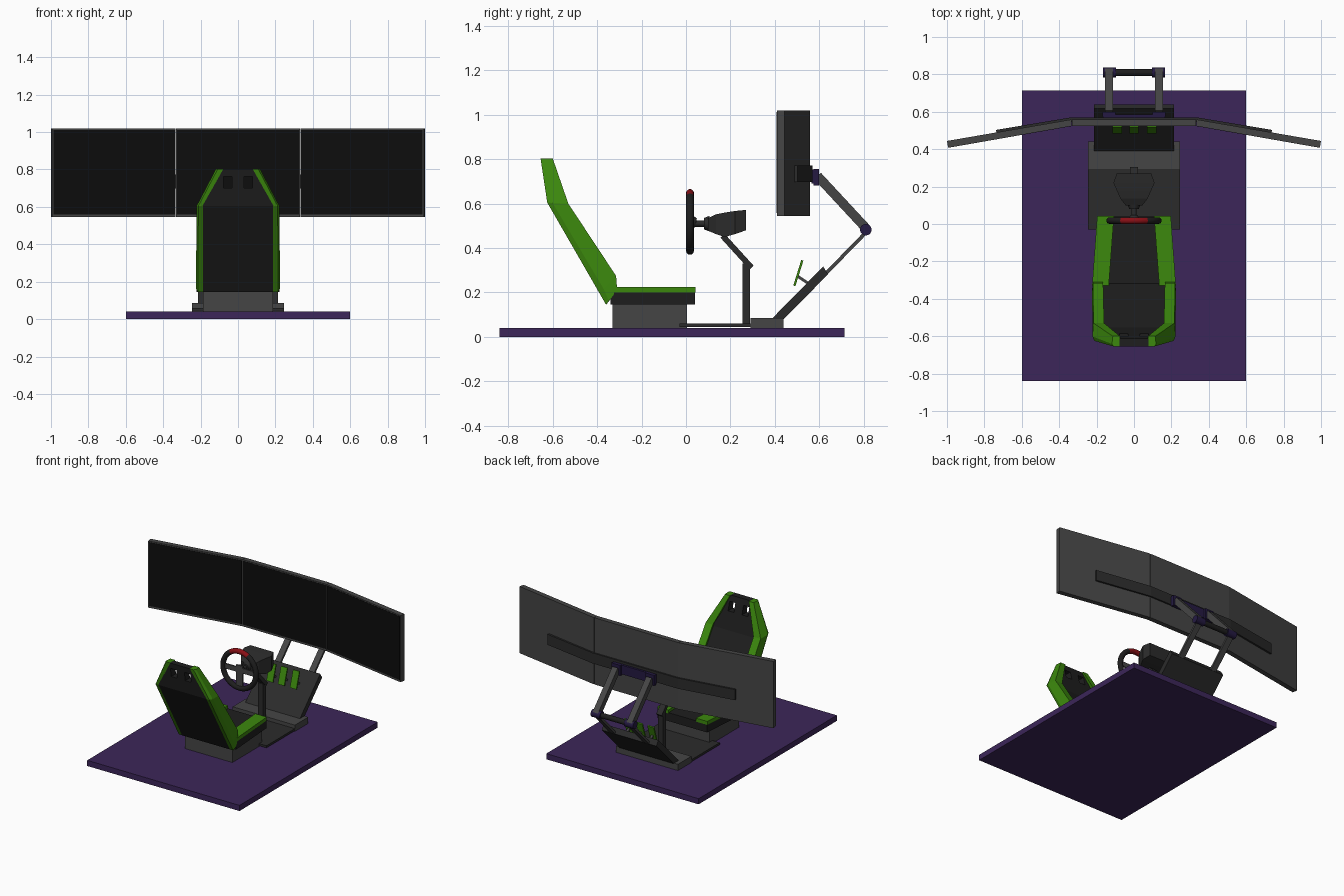
import bpy, bmesh
from math import sin, cos, pi, radians, hypot
from mathutils import Vector

if "Cube" in bpy.data.objects:
    bpy.data.objects.remove(bpy.data.objects["Cube"])


def mat(name, r, g, b):
    m = bpy.data.materials.new(name)
    m.diffuse_color = (r, g, b, 1)
    m.use_nodes = True
    m.node_tree.nodes["Principled BSDF"].inputs["Base Color"].default_value = m.diffuse_color
    return m


PURPLE = mat("purple", 0.045, 0.019, 0.10)
NAVY = mat("dark_violet", 0.018, 0.01, 0.055)
GREEN = mat("green", 0.045, 0.25, 0.004)
RED = mat("red", 0.25, 0.005, 0.008)
BLACK = mat("black", 0.004, 0.004, 0.004)
DARK = mat("dark", 0.013, 0.013, 0.013)
CHAR = mat("charcoal", 0.024, 0.024, 0.024)
GREY = mat("grey", 0.06, 0.06, 0.06)


def loft(name, sections, m, smooth=False):
    """Skin a list of equal-length point rings and cap both ends."""
    bm = bmesh.new()
    rings = [[bm.verts.new(p) for p in s] for s in sections]
    n = len(rings[0])
    for a, b in zip(rings, rings[1:]):
        for i in range(n):
            j = (i + 1) % n
            bm.faces.new((a[i], a[j], b[j], b[i]))
    bm.faces.new(rings[0][::-1])
    bm.faces.new(rings[-1])
    bmesh.ops.recalc_face_normals(bm, faces=bm.faces)
    me = bpy.data.meshes.new(name)
    bm.to_mesh(me)
    bm.free()
    me.materials.append(m)
    ob = bpy.data.objects.new(name, me)
    bpy.context.collection.objects.link(ob)
    if smooth:
        bpy.ops.object.select_all(action='DESELECT')
        ob.select_set(True)
        bpy.context.view_layer.objects.active = ob
        bpy.ops.object.shade_smooth_by_angle(angle=radians(40))
    return ob


def prism_x(name, yz, x0, x1, m):
    return loft(name, [[(x, y, z) for y, z in yz] for x in (x0, x1)], m)


def prism_z(name, xy, z0, z1, m):
    return loft(name, [[(x, y, z) for x, y in xy] for z in (z0, z1)], m)


def box(name, x0, x1, y0, y1, z0, z1, m):
    return prism_x(name, [(y0, z0), (y1, z0), (y1, z1), (y0, z1)], x0, x1, m)


def beam(name, a, b, t, x0, x1, m):
    """Straight bar in the side plane from a to b with thickness t."""
    dy, dz = b[0] - a[0], b[1] - a[1]
    k = t / 2 / hypot(dy, dz)
    oy, oz = -dz * k, dy * k
    return prism_x(name, [(a[0] - oy, a[1] - oz), (b[0] - oy, b[1] - oz),
                          (b[0] + oy, b[1] + oz), (a[0] + oy, a[1] + oz)], x0, x1, m)


def rod(name, a, b, r, m, r2=None, n=20):
    a, b = Vector(a), Vector(b)
    q = (b - a).to_track_quat('Z', 'Y')
    return loft(name, [[p + q @ Vector((rr * cos(2 * pi * i / n), rr * sin(2 * pi * i / n), 0))
                        for i in range(n)] for p, rr in ((a, r), (b, r2 or r))], m, True)


SIDES = (("left", -1), ("right", 1))

# Floor, seat base
box("floor_platform", -0.6, 0.6, -0.84, 0.715, 0, 0.04, PURPLE)
box("seat_base", -0.187, 0.187, -0.33, 0.005, 0.04, 0.145, GREY)

# Seat cushion with green bolsters
prism_z("seat_cushion", [(-0.222, -0.34), (0.222, -0.34), (0.195, 0.04), (-0.195, 0.04)], 0.145, 0.205, DARK)
for side, s in SIDES:
    prism_z("cushion_bolster_" + side,
            [(s * 0.135, -0.33), (s * 0.224, -0.33), (s * 0.197, 0.042), (s * 0.107, 0.042)], 0.2, 0.225, GREEN)

# Backrest shell: (half width, back y, back z, front y, front z)
back = [(0.19, -0.36, 0.145, -0.315, 0.2), (0.19, -0.625, 0.605, -0.553, 0.58), (0.078, -0.655, 0.803, -0.612, 0.803)]
shell = loft("backrest", [[(-w, by, bz), (w, by, bz), (w, fy, fz), (-w, fy, fz)]
                          for w, by, bz, fy, fz in back], DARK)
for s in (-1, 1):
    cut = box("harness_cutter", s * 0.055 - 0.023, s * 0.055 + 0.023, -0.8, -0.4, 0.7, 0.762, DARK)
    mod = shell.modifiers.new("hole", 'BOOLEAN')
    mod.operation, mod.object, mod.solver = 'DIFFERENCE', cut, 'EXACT'
    bpy.context.view_layer.objects.active = shell
    bpy.ops.object.modifier_apply(modifier="hole")
    bpy.data.objects.remove(cut)

# Backrest bolsters: (inner, outer, front inner x, back y, z, front y, z)
bol = [(0.188, 0.224, 0.165, -0.36, 0.145, -0.31, 0.21),
       (0.188, 0.224, 0.165, -0.39, 0.197, -0.315, 0.275),
       (0.188, 0.222, 0.16, -0.625, 0.605, -0.53, 0.6),
       (0.075, 0.118, 0.075, -0.655, 0.803, -0.6, 0.803)]
for side, s in SIDES:
    loft("backrest_bolster_" + side,
         [[(s * i, by, bz), (s * (o - 0.01), by, bz), (s * o, by * 0.75 + fy * 0.25, bz * 0.75 + fz * 0.25),
           (s * (o - 0.005), fy, fz), (s * f, fy, fz)] for i, o, f, by, bz, fy, fz in bol], GREEN)

# Pedal stand
box("foot_plate", -0.245, 0.245, -0.03, 0.29, 0.045, 0.06, CHAR)
box("foot_plate_riser", -0.245, 0.245, 0.29, 0.44, 0.04, 0.085, GREY)
prism_x("pedal_board", [(0.385, 0.08), (0.44, 0.08), (0.64, 0.282), (0.618, 0.317)], -0.215, 0.215, CHAR)
for i, x in enumerate((-0.09, 0.0, 0.095)):
    beam(f"pedal_{i}", (0.488, 0.23), (0.524, 0.345), 0.01, x - 0.025, x + 0.025, GREEN)
    beam(f"pedal_arm_{i}", (0.5, 0.275), (0.56, 0.235), 0.012, x - 0.008, x + 0.008, GREY)

# Steering column
box("column_post", -0.02, 0.02, 0.255, 0.288, 0.05, 0.33, CHAR)
beam("column_arm", (0.165, 0.455), (0.295, 0.312), 0.026, -0.022, 0.022, CHAR)
motor = [(0.1, 0.045, 0.478, 0.535), (0.135, 0.072, 0.463, 0.552), (0.175, 0.09, 0.45, 0.56),
         (0.22, 0.11, 0.463, 0.567), (0.27, 0.092, 0.48, 0.572)]
loft("wheel_motor", [[(-w, y, a), (w, y, a), (w, y, b), (-w, y, b)] for y, w, a, b in motor], CHAR)

# Steering wheel
CY, CZ = 0.018, 0.518


def rim(name, a0, a1, r, m):
    n = max(8, int((a1 - a0) / 7))
    rings = []
    for k in range(n + 1):
        a = radians(a0 + (a1 - a0) * k / n)
        rings.append([((0.13 + r * cos(t)) * cos(a), CY + r * sin(t), CZ + (0.13 + r * cos(t)) * sin(a))
                      for t in (2 * pi * j / 12 for j in range(12))])
    loft(name, rings, m, True)


rim("wheel_rim", 120, 420, 0.018, DARK)
rim("wheel_top_marker", 60, 120, 0.018, RED)
box("wheel_cross_spoke", -0.125, 0.125, 0.013, 0.023, 0.5, 0.535, GREY)
box("wheel_lower_spoke", -0.026, 0.026, 0.013, 0.023, 0.395, 0.55, GREY)
rod("wheel_hub", (0, 0.02, CZ), (0, 0.045, CZ - 0.005), 0.035, CHAR, 0.02)
rod("wheel_shaft", (0, 0.04, 0.51), (0, 0.085, 0.51), 0.014, CHAR)
rod("wheel_shaft_collar", (0, 0.08, 0.51), (0, 0.105, 0.51), 0.025, CHAR, 0.035)

# Monitor support arms
for side, s in SIDES:
    x0, x1 = s * 0.112, s * 0.155
    beam("lower_arm_" + side, (0.62, 0.275), (0.815, 0.475), 0.016, x0, x1, GREY)
    beam("upper_arm_" + side, (0.815, 0.485), (0.592, 0.725), 0.042, x0, x1, GREY)
    rod("elbow_" + side, (s * 0.095, 0.81, 0.483), (s * 0.167, 0.81, 0.483), 0.026, NAVY)
    box("mount_hinge_" + side, s * 0.1, s * 0.168, 0.575, 0.598, 0.682, 0.757, NAVY)
rod("elbow_crossbar", (-0.1, 0.81, 0.483), (0.1, 0.81, 0.483), 0.018, DARK)
box("mount_plate", -0.165, 0.165, 0.566, 0.585, 0.69, 0.755, NAVY)
prism_z("mount_strip", [(-0.735, 0.487), (-0.333, 0.545), (0.333, 0.545), (0.735, 0.487),
                        (0.738, 0.503), (0.335, 0.57), (-0.335, 0.57), (-0.738, 0.503)], 0.697, 0.772, CHAR)

# Triple monitors with inset screens
Z0, Z1 = 0.545, 1.02
box("monitor_centre", -0.331, 0.331, 0.525, 0.559, Z0, Z1, GREY)
box("screen_centre", -0.327, 0.327, 0.5235, 0.53, Z0 + 0.014, Z1 - 0.008, BLACK)
for side, s in SIDES:
    prism_z("monitor_" + side, [(s * 0.333, 0.525), (s * 0.994, 0.409), (s, 0.444), (s * 0.333, 0.559)], Z0, Z1, GREY)
    prism_z("screen_" + side, [(s * 0.337, 0.5227), (s * 0.987, 0.4087), (s * 0.988, 0.4147), (s * 0.338, 0.529)],
            Z0 + 0.014, Z1 - 0.008, BLACK)
